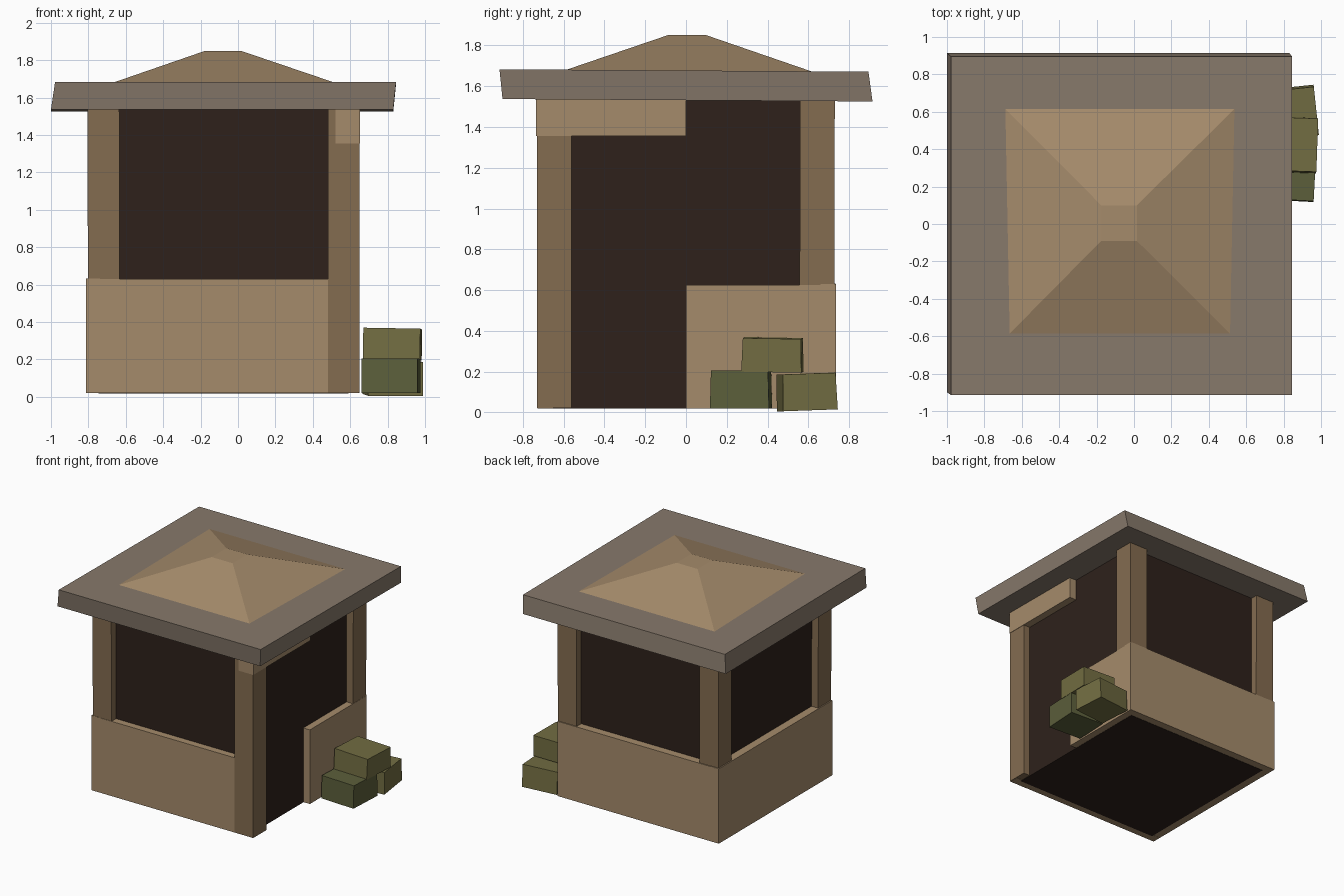
import bpy, bmesh
from math import radians

if "Cube" in bpy.data.objects:
    bpy.data.objects.remove(bpy.data.objects["Cube"])


def material(name, hex_code):
    # sRGB hex to linear colour
    lin = []
    for i in (0, 2, 4):
        c = int(hex_code[i:i + 2], 16) / 255
        lin.append(c / 12.92 if c <= 0.04045 else ((c + 0.055) / 1.055) ** 2.4)
    m = bpy.data.materials.new(name)
    m.diffuse_color = (*lin, 1)
    m.use_nodes = True
    m.node_tree.nodes["Principled BSDF"].inputs["Base Color"].default_value = m.diffuse_color
    return m


PLASTER = material("plaster", "a58b6b")
TIMBER = material("timber", "846c50")
SLATE = material("roof_slab", "87796b")
DARK = material("dark_interior", "2e211b")
GREEN = material("green_sack", "5c5f3b")
OLIVE = material("olive_sack", "726d42")


def frustum(name, mat, bottom, top, z0, z1, tilt=0.0):
    """Block between two rectangles (x0, x1, y0, y1); tilt lowers the back edge."""
    bm = bmesh.new()
    rings = []
    for (x0, x1, y0, y1), z in ((bottom, z0), (top, z1)):
        corners = ((x0, y0, z), (x1, y0, z), (x1, y1, z - tilt), (x0, y1, z - tilt))
        rings.append([bm.verts.new(c) for c in corners])
    lo, hi = rings
    bm.faces.new(lo[::-1])
    bm.faces.new(hi)
    for i in range(4):
        j = (i + 1) % 4
        bm.faces.new((lo[i], lo[j], hi[j], hi[i]))
    mesh = bpy.data.meshes.new(name)
    bm.to_mesh(mesh)
    bm.free()
    mesh.materials.append(mat)
    ob = bpy.data.objects.new(name, mesh)
    bpy.context.collection.objects.link(ob)
    return ob


def block(name, mat, x0, x1, y0, y1, z0, z1):
    return frustum(name, mat, (x0, x1, y0, y1), (x0, x1, y0, y1), z0, z1)


# Dark interior core seen through the openings
block("dark_interior", DARK, -0.745, 0.59, -0.67, 0.67, 0.018, 1.56)

# Corner posts; the feet lean slightly, so the walls cover some of them
W = 0.17
for name, x, y, dx, dy in (
    ("front_left_post", -0.805, -0.73, 0.004, 0.008),
    ("front_right_post", 0.48, -0.732, 0.0, 0.0),
    ("back_left_post", -0.805, 0.56, 0.004, -0.004),
    ("back_right_post", 0.48, 0.56, -0.004, -0.004),
):
    frustum(name, TIMBER, (x + dx, x + W + dx, y + dy, y + W + dy),
            (x, x + W, y, y + W), 0.022, 1.56)

# Low walls on all sides, leaving a doorway on the right
T = 0.075
block("front_low_wall", PLASTER, -0.81, 0.645, -0.728, -0.728 + T, 0.02, 0.63)
block("back_low_wall", PLASTER, -0.81, 0.648, 0.735 - T, 0.735, 0.02, 0.63)
block("left_low_wall", PLASTER, -0.812, -0.812 + T, -0.727, 0.734, 0.021, 0.632)
block("right_low_wall", PLASTER, 0.649 - T, 0.649, 0.0, 0.733, 0.02, 0.625)

# Lintel over the doorway
block("door_lintel", PLASTER, 0.52, 0.653, -0.735, 0.0, 1.355, 1.56)

# Slightly skewed roof slab with a truncated pyramid on top
frustum("roof_slab", SLATE, (-1.0, 0.83, -0.90, 0.915),
        (-0.978, 0.845, -0.915, 0.895), 1.537, 1.683, 0.012)
frustum("roof_cap", PLASTER, (-0.725, 0.575, -0.647, 0.652),
        (-0.175, 0.015, -0.09, 0.10), 1.66, 1.85)

# Stacked sacks by the right wall
for name, mat, loc, size, rot in (
    ("front_sack", GREEN, (0.818, 0.27, 0.112), (0.30, 0.29, 0.185), (0, 0, -3)),
    ("back_sack", OLIVE, (0.828, 0.592, 0.1), (0.295, 0.27, 0.18), (2, 0, 6)),
    ("top_sack", OLIVE, (0.826, 0.425, 0.282), (0.305, 0.295, 0.165), (-1, 1, -2)),
):
    a, b, c = (s / 2 for s in size)
    ob = frustum(name, mat, (-a, a, -b, b), (-a, a, -b + 0.005, b - 0.005), -c, c)
    ob.location = loc
    ob.rotation_euler = [radians(r) for r in rot]
